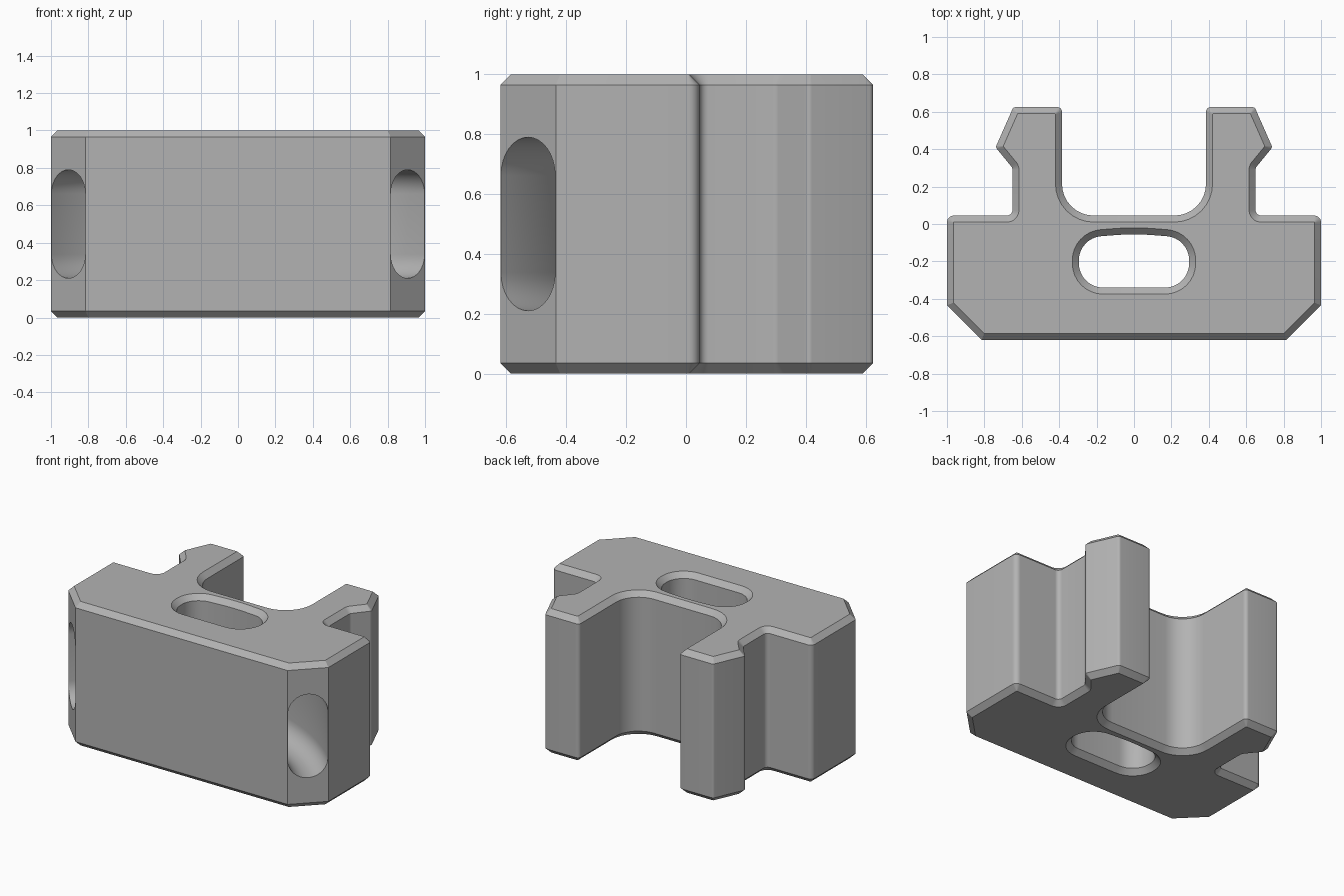
import bpy, bmesh
from math import sin, cos, tan, pi, radians
from mathutils import Vector

if "Cube" in bpy.data.objects:
    bpy.data.objects.remove(bpy.data.objects["Cube"])

CHAMFER = 0.035

grey = bpy.data.materials.new("plain grey")
grey.use_nodes = True
colour = (0.45, 0.45, 0.45, 1)
grey.diffuse_color = colour
grey.node_tree.nodes["Principled BSDF"].inputs["Base Color"].default_value = colour


def outline(corners, inset=0.0, steps=8):
    """Counter-clockwise outline with rounded corners (x, y, radius), moved inward."""
    points = []
    for i, (x, y, radius) in enumerate(corners):
        p = Vector((x, y))
        a = (p - Vector(corners[i - 1][:2])).normalized()
        b = (Vector(corners[(i + 1) % len(corners)][:2]) - p).normalized()
        na, nb = Vector((-a.y, a.x)), Vector((-b.y, b.x))
        p = p + inset * (na + nb) / (1 + na.dot(nb))
        if radius == 0:
            points.append(p)
            continue
        turn = a.angle_signed(b) * -1          # positive at convex corners
        side = 1 if turn > 0 else -1
        r = max(radius - side * inset, 0.003)
        start = p - a * r * tan(abs(turn) / 2)
        for k in range(steps + 1):
            t = abs(turn) * k / steps
            points.append(start + a * r * sin(t) + na * side * r * (1 - cos(t)))
    return points


def loft(name, rings):
    """Skin a list of equal rings and cap both ends."""
    bm = bmesh.new()
    loops = [[bm.verts.new(v) for v in ring] for ring in rings]
    n = len(loops[0])
    for low, high in zip(loops, loops[1:]):
        for i in range(n):
            j = (i + 1) % n
            bm.faces.new((low[i], low[j], high[j], high[i]))
    bm.faces.new(loops[0][::-1])
    bm.faces.new(loops[-1])
    bmesh.ops.recalc_face_normals(bm, faces=bm.faces)
    mesh = bpy.data.meshes.new(name)
    bm.to_mesh(mesh)
    bm.free()
    mesh.materials.append(grey)
    obj = bpy.data.objects.new(name, mesh)
    bpy.context.collection.objects.link(obj)
    return obj


def prism(name, corners, levels):
    """Stack one outline at several (height, inset) levels."""
    return loft(name, [[(p.x, p.y, z) for p in outline(corners, d)] for z, d in levels])


def mirrored(half):
    """Complete a right-hand half outline; corners on the centre line stay single."""
    return half + [(-x, y, r) for x, y, r in reversed(half) if x > 0]


# Body: block with cut front corners, two hooked arms and a rounded bay behind
body = prism("clip_body", mirrored([
    (0.815, -0.62, 0), (1, -0.435, 0), (1, 0.045, 0.036), (0.65, 0.045, 0.03),
    (0.65, 0.30, 0.03), (0.74, 0.41, 0.02), (0.645, 0.625, 0.02),
    (0.385, 0.625, 0.025), (0.385, 0.045, 0.17)]),
    [(0, CHAMFER), (CHAMFER, 0), (1 - CHAMFER, 0), (1, CHAMFER)])

# Vertical slot with flared rims and a slightly arched back wall
flare = CHAMFER + 0.01
slot = prism("slot_cutter", mirrored([
    (0.295, -0.34, 0.13), (0.295, -0.074, 0.13), (0, -0.052, 1.3)]),
    [(-0.01, -flare), (CHAMFER, 0), (1 - CHAMFER, 0), (1.01, -flare)])

# Curved strap tunnel from one cut corner to the other
HALF, CENTRE_R, CENTRE_Y, REACH = 0.128, 1.283, -1.435, radians(52)
section = []
for end, z in ((0, 0.79 - HALF), (pi, 0.21 + HALF)):
    section += [(CENTRE_R + HALF * cos(end + pi * k / 16), z + HALF * sin(end + pi * k / 16))
                for k in range(17)]
tunnel_rings = []
for k in range(49):
    t = REACH * (k / 24 - 1)
    tunnel_rings.append([(r * sin(t), CENTRE_Y + r * cos(t), z) for r, z in section])
tunnel = loft("tunnel_cutter", tunnel_rings)

# Cut the openings
bpy.context.view_layer.objects.active = body
for cutter in (slot, tunnel):
    cutter.hide_render = True
    cut = body.modifiers.new(cutter.name, "BOOLEAN")
    cut.operation, cut.solver, cut.object = "DIFFERENCE", "EXACT", cutter
    bpy.ops.object.modifier_apply(modifier=cut.name)
    bpy.data.objects.remove(cutter)

bpy.ops.object.select_all(action="DESELECT")
body.select_set(True)
bpy.ops.object.shade_smooth_by_angle(angle=radians(25))
